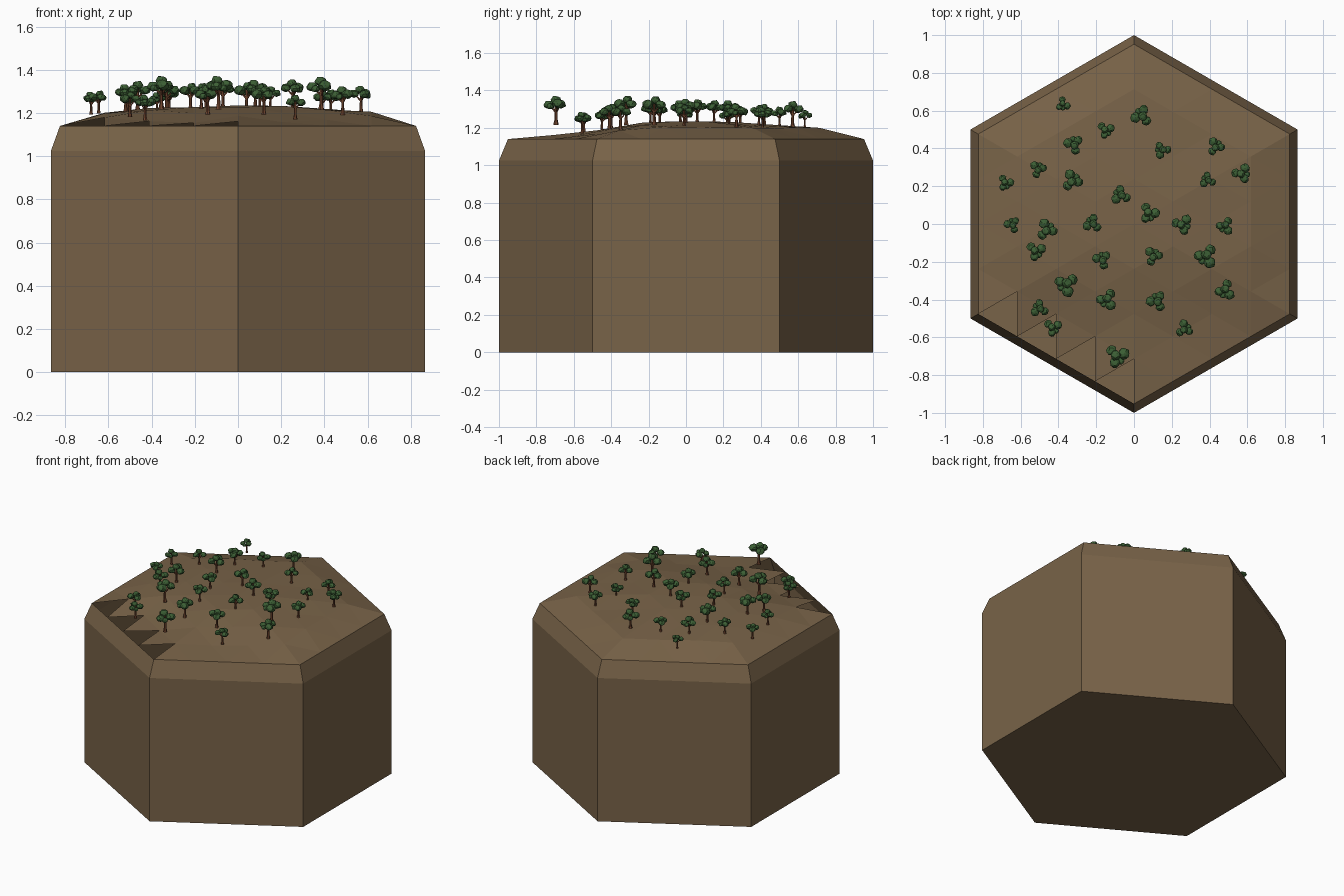
import bpy, bmesh, math, random
from mathutils import Vector, Matrix

if "Cube" in bpy.data.objects:
    bpy.data.objects.remove(bpy.data.objects["Cube"])

random.seed(4)


def material(name, rgb):
    m = bpy.data.materials.new(name)
    m.diffuse_color = (*rgb, 1)
    m.use_nodes = True
    m.node_tree.nodes["Principled BSDF"].inputs["Base Color"].default_value = m.diffuse_color
    return m


earth = material("earth brown", (0.19, 0.125, 0.065))
bark = material("bark brown", (0.16, 0.058, 0.027))
leaf = material("leaf green", (0.045, 0.115, 0.035))


def to_mesh(bm, name, mat):
    bmesh.ops.recalc_face_normals(bm, faces=bm.faces)
    me = bpy.data.meshes.new(name)
    bm.to_mesh(me)
    bm.free()
    me.materials.append(mat)
    return me


def add_object(name, me, matrix=Matrix()):
    ob = bpy.data.objects.new(name, me)
    bpy.context.collection.objects.link(ob)
    ob.matrix_world = matrix
    return ob


# Hexagonal block with a sloped rim
RIM = 0.952
bm = bmesh.new()
rings = []
for radius, z in ((1, 0), (1, 1.025), (RIM, 1.14)):
    rings.append([bm.verts.new((radius * math.cos(math.radians(30 + 60 * i)),
                                radius * math.sin(math.radians(30 + 60 * i)), z))
                  for i in range(6)])
bm.faces.new(rings[0][::-1])
for low, high in zip(rings, rings[1:]):
    for i in range(6):
        j = (i + 1) % 6
        bm.faces.new((low[i], low[j], high[j], high[i]))

# Faceted hill on top: a triangular grid, lower towards the front
N = 4
HEIGHTS = (1.235, 1.23, 1.22, 1.203, 1.14)
grid = {}
for q in range(-N, N + 1):
    for r in range(-N, N + 1):
        ring = max(abs(q), abs(r), abs(q + r))
        if ring > N:
            continue
        x = q * math.cos(math.radians(30)) * RIM / N
        y = (q * 0.5 + r) * RIM / N
        z = HEIGHTS[ring]
        if 0 < ring < N:
            z += random.uniform(-0.006, 0.004)
            z -= 0.045 * min(1, max(0, (-y - 0.2) / 0.35))
        grid[q, r] = bm.verts.new((x, y, z))
for q, r in grid:
    for tri in (((q, r), (q + 1, r), (q, r + 1)),
                ((q + 1, r), (q + 1, r + 1), (q, r + 1))):
        if all(k in grid for k in tri):
            bm.faces.new([grid[k] for k in tri])
bmesh.ops.remove_doubles(bm, verts=bm.verts, dist=0.0005)
add_object("hex_hill_block", to_mesh(bm, "hex_hill_block", earth))


# Tree of unit height: leaf clumps carried by a forked trunk
CLUMPS = (((0.03, 0.05, 0.84), 0.19), ((0.26, 0.06, 0.68), 0.20),
          ((-0.17, 0.22, 0.66), 0.19), ((-0.10, -0.24, 0.70), 0.21),
          ((-0.25, 0.02, 0.60), 0.14))


def limb(bm, a, b, r1, r2, sides=6):
    a, b = Vector(a), Vector(b)
    d = b - a
    rot = d.to_track_quat('Z', 'Y').to_matrix().to_4x4()
    bmesh.ops.create_cone(bm, cap_ends=True, segments=sides, radius1=r1, radius2=r2,
                          depth=d.length, matrix=Matrix.Translation((a + b) / 2) @ rot)


bm = bmesh.new()
limb(bm, (0, 0, -0.08), (0, 0, 0.10), 0.10, 0.062)
limb(bm, (0, 0, 0.10), (0, 0, 0.70), 0.062, 0.045)
for centre, _ in CLUMPS[1:4]:
    limb(bm, (0, 0, 0.38), centre, 0.04, 0.025, 5)
trunk_mesh = to_mesh(bm, "tree_trunk", bark)

bm = bmesh.new()
for centre, radius in CLUMPS:
    made = bmesh.ops.create_icosphere(
        bm, subdivisions=2, radius=radius,
        matrix=Matrix.Translation(centre) @ Matrix.Diagonal((1, 1, 0.82, 1)))
    for v in made["verts"]:
        v.co = Vector(centre) + (v.co - Vector(centre)) * random.uniform(0.86, 1.08)
crown_mesh = to_mesh(bm, "tree_crown", leaf)

# Trees: x, y, base height, tree height
TREES = (
    (-.375, .635, 1.206, .09), (.04, .57, 1.215, .13), (-.15, .50, 1.21, .105),
    (-.32, .42, 1.21, .12), (.15, .39, 1.22, .105), (.43, .41, 1.2, .11),
    (-.51, .29, 1.215, .105), (-.33, .23, 1.22, .13), (-.68, .22, 1.20, .1),
    (.39, .23, 1.205, .1), (.57, .27, 1.208, .12), (-.07, .15, 1.23, .12),
    (.08, .06, 1.23, .125), (-.22, 0, 1.225, .115), (-.645, -.005, 1.205, .1),
    (-.465, -.03, 1.22, .13), (.255, 0, 1.232, .125), (.485, -.01, 1.215, .11),
    (-.17, -.19, 1.225, .115), (-.52, -.14, 1.215, .12), (.10, -.17, 1.22, .115),
    (.385, -.17, 1.225, .145), (-.355, -.32, 1.228, .145), (-.14, -.40, 1.20, .13),
    (.12, -.41, 1.20, .125), (.485, -.35, 1.20, .125), (-.50, -.45, 1.19, .11),
    (-.43, -.545, 1.175, .11), (.265, -.555, 1.178, .108), (-.09, -.695, 1.228, .145))
for i, (x, y, z, h) in enumerate(TREES, 1):
    place = (Matrix.Translation((x, y, z)) @ Matrix.Rotation(random.uniform(0, math.tau), 4, 'Z')
             @ Matrix.Scale(h, 4))
    add_object(f"tree_trunk_{i}", trunk_mesh, place)
    add_object(f"tree_crown_{i}", crown_mesh, place)
